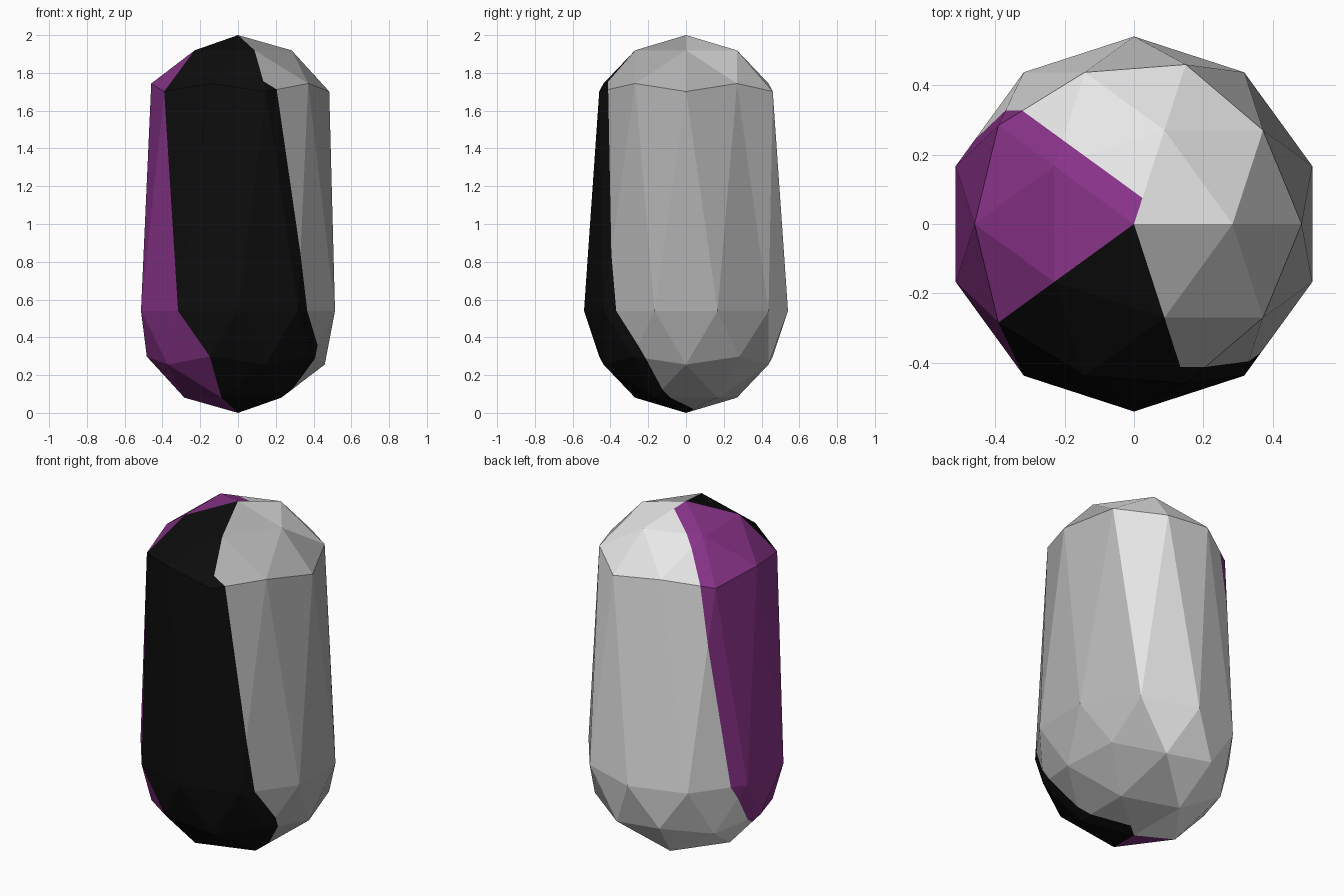
import bpy, bmesh, math

if "Cube" in bpy.data.objects:
    bpy.data.objects.remove(bpy.data.objects["Cube"])

R, STRETCH = 0.54, 0.92

# colour bands wrap round the body along a slanted coordinate (degrees)
BANDS = [
    ("mid_grey", (0.44, 0.44, 0.44, 1), 9, 108),
    ("white", (0.88, 0.88, 0.88, 1), 108, 206),
    ("purple", (0.25, 0.033, 0.25, 1), 206, 288),
    ("black", (0.0037, 0.0037, 0.0037, 1), 288, 369),
]


def slant(face):
    """Slanted coordinate of each corner, as on an unfolded icosahedron."""
    c = face.calc_center_median()
    ca = math.degrees(math.atan2(c.y, c.x)) % 360
    sector = math.floor(ca / 72) * 72 + 36 if c.z > 0 else round(ca / 72) * 72
    out = []
    for v in face.verts:
        p = v.co / R
        level = 1.5 + math.copysign(0.5 * sum(abs(p.z) > t for t in (0.3, 0.7, 0.95)), p.z)
        a = math.degrees(math.atan2(p.y, p.x))
        a = ca + (a - ca + 180) % 360 - 180
        shrink = min(1, 3 - level, level)
        out.append(round(sector + (a - sector) * shrink + 36 * level, 2))
    return out


def clip(poly, limit, sign):
    """Keep the side of a polygon of (point, value) where sign*(value-limit) >= 0."""
    out = []
    for i, (p, w) in enumerate(poly):
        q, x = poly[(i + 1) % len(poly)]
        d, e = sign * (w - limit), sign * (x - limit)
        if d >= 0:
            out.append((p, w))
        if d * e < 0:
            out.append((p.lerp(q, d / (d - e)), limit))
    return out


# faceted ball
ball = bmesh.new()
bmesh.ops.create_icosphere(ball, subdivisions=2, radius=R)
for v in ball.verts:
    v.co = v.co.normalized() * R

# body: upper half lifted to make a capsule, faces cut along the colour bands
body = bmesh.new()
for f in ball.faces:
    corners = []
    for v, w in zip(f.verts, slant(f)):
        p = v.co.copy()
        p.z += R + (STRETCH if v.co.z > 0.01 else 0)
        corners.append((p, w))
    for i, (_, _, lo, hi) in enumerate(BANDS):
        for turn in (-360, 0, 360):
            poly = clip(clip(corners, lo + turn, 1), hi + turn, -1)
            values = [w for _, w in poly]
            if len(poly) < 3 or max(values) - min(values) < 0.1:
                continue
            piece = body.faces.new([body.verts.new(p) for p, _ in poly])
            piece.material_index = i
bmesh.ops.remove_doubles(body, verts=body.verts[:], dist=0.0005)
bmesh.ops.recalc_face_normals(body, faces=body.faces[:])

mesh = bpy.data.meshes.new("capsule_body")
body.to_mesh(mesh)
ball.free()
body.free()
for name, colour, _, _ in BANDS:
    mat = bpy.data.materials.new(name)
    mat.diffuse_color = colour
    mat.use_nodes = True
    mat.node_tree.nodes["Principled BSDF"].inputs["Base Color"].default_value = mat.diffuse_color
    mesh.materials.append(mat)
obj = bpy.data.objects.new("capsule_body", mesh)
bpy.context.collection.objects.link(obj)
